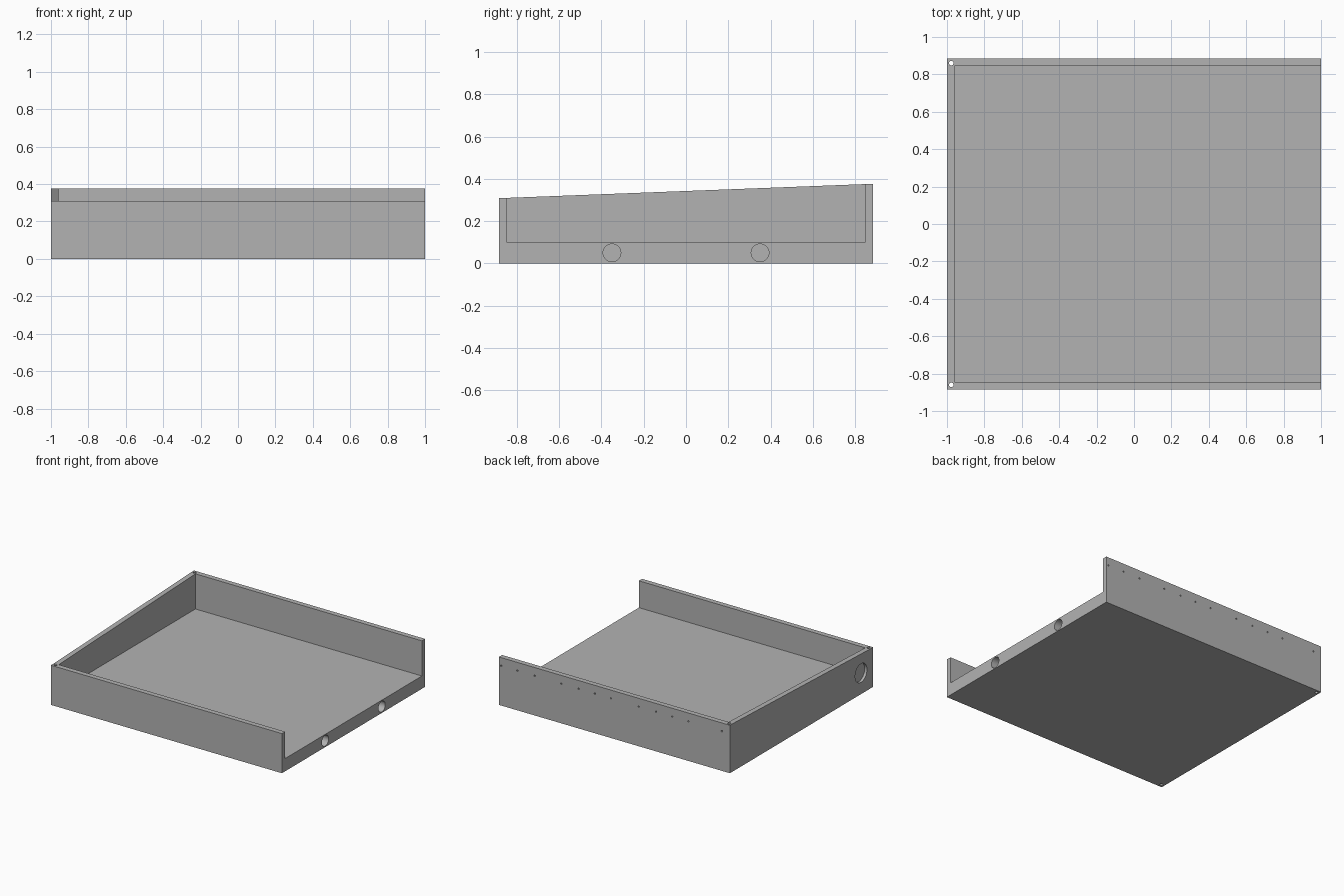
import bpy, bmesh
from math import radians
from mathutils import Matrix, Vector

cube = bpy.data.objects.get("Cube")
if cube:
    bpy.data.objects.remove(cube, do_unlink=True)

HX, HY = 1.0, 0.885      # half length, half depth
WALL = 0.04              # wall thickness
FLOOR = 0.10             # floor thickness
LOW, HIGH = 0.31, 0.375  # front and back heights

grey = bpy.data.materials.new("plain grey")
grey.use_nodes = True
colour = (0.45, 0.45, 0.45, 1)
grey.diffuse_color = colour
grey.node_tree.nodes["Principled BSDF"].inputs["Base Color"].default_value = colour


def finish(name, bm):
    bmesh.ops.recalc_face_normals(bm, faces=bm.faces)
    mesh = bpy.data.meshes.new(name)
    bm.to_mesh(mesh)
    bm.free()
    mesh.materials.append(grey)
    obj = bpy.data.objects.new(name, mesh)
    bpy.context.collection.objects.link(obj)
    return obj


def extrude_x(name, profile, x0, x1):
    """Extrude a (y, z) profile along x."""
    bm = bmesh.new()
    face = bm.faces.new([bm.verts.new((x0, y, z)) for y, z in profile])
    ext = bmesh.ops.extrude_face_region(bm, geom=[face])["geom"]
    verts = [v for v in ext if isinstance(v, bmesh.types.BMVert)]
    bmesh.ops.translate(bm, verts=verts, vec=(x1 - x0, 0, 0))
    return finish(name, bm)


def drill(bm, centre, axis, radius, depth, segments=32):
    """Add a cylinder of half-length depth, centred on a surface."""
    turn = Vector((0, 0, 1)).rotation_difference(Vector(axis)).to_matrix().to_4x4()
    bmesh.ops.create_cone(bm, cap_ends=True, segments=segments, radius1=radius,
                          radius2=radius, depth=2 * depth,
                          matrix=Matrix.Translation(centre) @ turn)


def cut(obj, cutter):
    cutter.hide_render = True
    mod = obj.modifiers.new("cut", "BOOLEAN")
    mod.operation = "DIFFERENCE"
    mod.solver = "EXACT"
    mod.object = cutter
    bpy.context.view_layer.objects.active = obj
    bpy.ops.object.modifier_apply(modifier=mod.name)
    bpy.data.objects.remove(cutter, do_unlink=True)


# Tray body with sloping top
inner = HY - WALL
tray = extrude_x("tray", [(-HY, 0), (HY, 0), (HY, HIGH), (inner, HIGH),
                          (-inner, LOW), (-HY, LOW)], -HX, HX)

# Open-ended cavity
cut(tray, extrude_x("cavity_cutter", [(-inner, FLOOR), (inner, FLOOR),
                                      (inner, 1), (-inner, 1)], WALL - HX, HX + 0.2))

bm = bmesh.new()
for side in (-1, 1):
    # Round sockets in the open end
    drill(bm, (HX, side * 0.35, 0.05), (1, 0, 0), 0.042, 0.15)
    # Upright pin holes in the corners
    drill(bm, (-HX + 0.023, side * 0.86, 0.2), (0, 0, 1), 0.012, 0.3, 16)
# Round recess in the closed end
drill(bm, (-HX, -0.736, 0.165), (1, 0, 0), 0.073, 0.02, 48)
# Row of tiny holes in the back wall
for x in (0.98, 0.84, 0.69, 0.46, 0.31, 0.17, 0.03, -0.21, -0.36, -0.5, -0.64, -0.93):
    drill(bm, (x, HY, 0.31), (0, 1, 0), 0.006, 0.012, 10)
cut(tray, finish("hole_cutter", bm))

# Smooth the hole walls, keep the edges sharp
bpy.ops.object.select_all(action="DESELECT")
tray.select_set(True)
bpy.context.view_layer.objects.active = tray
bpy.ops.object.shade_smooth_by_angle(angle=radians(30))
